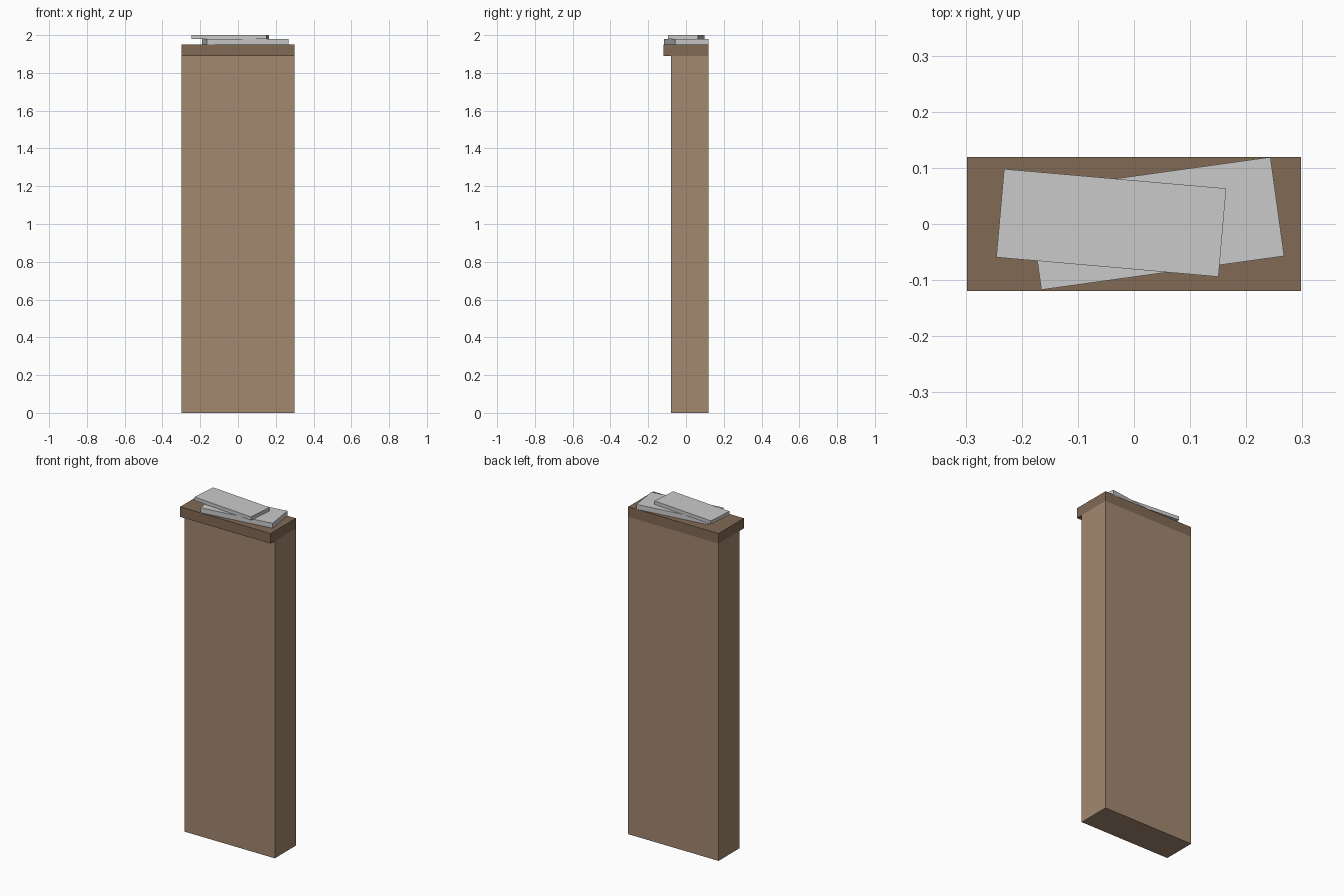
import bpy
import math

if "Cube" in bpy.data.objects:
    bpy.data.objects.remove(bpy.data.objects["Cube"])


def material(name, srgb):
    mat = bpy.data.materials.new(name)
    lin = [((c / 255 + 0.055) / 1.055) ** 2.4 for c in srgb]
    mat.diffuse_color = (*lin, 1)
    mat.use_nodes = True
    mat.node_tree.nodes["Principled BSDF"].inputs["Base Color"].default_value = mat.diffuse_color
    return mat


def box(name, center, size, mat, angle=0):
    """Box with its base at center z, turned about the vertical axis."""
    x, y, z = center
    bpy.ops.mesh.primitive_cube_add(size=1, location=(x, y, z + size[2] / 2),
                                    rotation=(0, 0, math.radians(angle)))
    obj = bpy.context.object
    obj.name = name
    obj.scale = size
    bpy.ops.object.transform_apply(location=False, rotation=False, scale=True)
    obj.data.materials.append(mat)
    return obj


tan = material("tan", (162, 136, 111))
brown = material("brown", (129, 106, 85))
grey = material("light grey", (202, 202, 202))

# Tall body, flush with the top slab at the back and sides
box("body", (0, 0.02, 0), (0.596, 0.198, 1.89), tan)
# Top slab overhanging at the front
box("top_slab", (0, 0, 1.89), (0.596, 0.238, 0.06), brown)
# Two loose flat sheets stacked on top
box("lower_sheet", (0.039, 0.001, 1.95), (0.437, 0.178, 0.029), grey, 7.9)
box("upper_sheet", (-0.0405, 0.002, 1.979), (0.3975, 0.158, 0.021), grey, -5)
